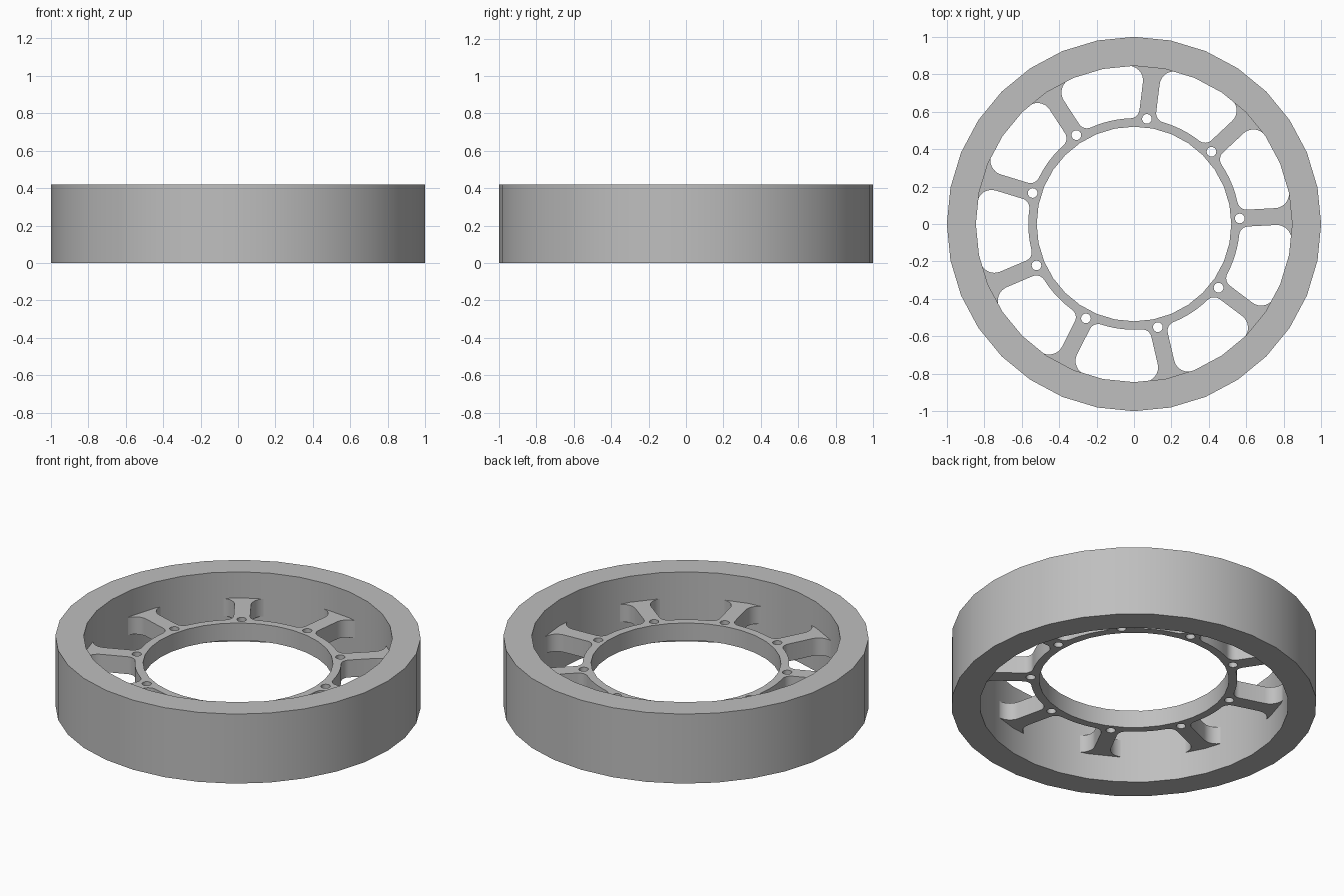
import bpy, bmesh
from math import sin, cos, pi, radians, sqrt, atan2

cube = bpy.data.objects.get("Cube")
if cube:
    bpy.data.objects.remove(cube, do_unlink=True)

HEIGHT, RIM_IN, HUB_IN = 0.42, 0.845, 0.52
SPOKES, FIRST = 9, radians(3)
STEP = 2 * pi / SPOKES

metal = bpy.data.materials.new("grey metal")
metal.use_nodes = True
metal.diffuse_color = (0.52, 0.52, 0.52, 1)
metal.node_tree.nodes["Principled BSDF"].inputs["Base Color"].default_value = metal.diffuse_color


def arc(cx, cy, r, a0, a1, n):
    """n + 1 points along an arc."""
    return [(cx + r * cos(a0 + (a1 - a0) * i / n), cy + r * sin(a0 + (a1 - a0) * i / n))
            for i in range(n + 1)]


def circle(cx, cy, r, n):
    return arc(cx, cy, r, 0, 2 * pi, n)[:-1]


def turn(points, a):
    return [(x * cos(a) - y * sin(a), x * sin(a) + y * cos(a)) for x, y in points]


def plate(name, loops, thickness, z):
    """Flat plate with holes, filled from closed outlines and extruded."""
    curve = bpy.data.curves.new(name, "CURVE")
    curve.dimensions, curve.fill_mode = "2D", "BOTH"
    curve.extrude = thickness / 2
    for loop in loops:
        spline = curve.splines.new("POLY")
        spline.points.add(len(loop) - 1)
        for p, (x, y) in zip(spline.points, loop):
            p.co = (x, y, 0, 1)
        spline.use_cyclic_u = True
    obj = bpy.data.objects.new(name, curve)
    bpy.context.collection.objects.link(obj)
    obj.location.z = z
    bpy.ops.object.select_all(action="DESELECT")
    obj.select_set(True)
    bpy.context.view_layer.objects.active = obj
    bpy.ops.object.convert(target="MESH")
    obj = bpy.context.object
    bm = bmesh.new()
    bm.from_mesh(obj.data)
    bmesh.ops.remove_doubles(bm, verts=bm.verts, dist=1e-5)
    bmesh.ops.recalc_face_normals(bm, faces=bm.faces)
    bm.to_mesh(obj.data)
    bm.free()
    obj.data.materials.clear()
    obj.data.materials.append(metal)
    bpy.ops.object.shade_smooth_by_angle(angle=radians(30))
    return obj


def window_outline():
    """Opening between two spokes, with rounded corners, centred on the x axis."""
    half, hub, edge = 0.045, 0.565, RIM_IN + 0.001
    r_in, r_out = 0.05, 0.078
    # corners beside the lower spoke, which lies on the x axis here
    yi, yo = half + r_in, half + r_out
    xi = sqrt((hub + r_in) ** 2 - yi ** 2)
    xo = sqrt((edge - r_out) ** 2 - yo ** 2)
    ai, ao = atan2(yi, xi), atan2(yo, xo)
    side = arc(xi, yi, r_in, pi + ai, 1.5 * pi, 6) + arc(xo, yo, r_out, -pi / 2, ao, 8)
    side = turn(side, -STEP / 2)
    other = [(x, -y) for x, y in reversed(side)]
    # arcs along the rim and the hub
    ro, ri = STEP / 2 - ao, STEP / 2 - ai
    return (side + arc(0, 0, edge, -ro, ro, 6)[1:-1]
            + other + arc(0, 0, hub, ri, -ri, 6)[1:-1])


# Wide outer rim
plate("outer_rim", [circle(0, 0, 1, 32), circle(0, 0, RIM_IN, 32)], HEIGHT, HEIGHT / 2)

# Spoked web with hub ring, windows and bolt holes
loops = [circle(0, 0, 0.88, 32), circle(0, 0, HUB_IN, 32)]
for k in range(SPOKES):
    a = FIRST + k * STEP
    loops.append(turn(window_outline(), a + STEP / 2))
    loops.append(circle(0.566 * cos(a), 0.566 * sin(a), 0.026, 16))
plate("spoked_web", loops, 0.105, HEIGHT / 2)
